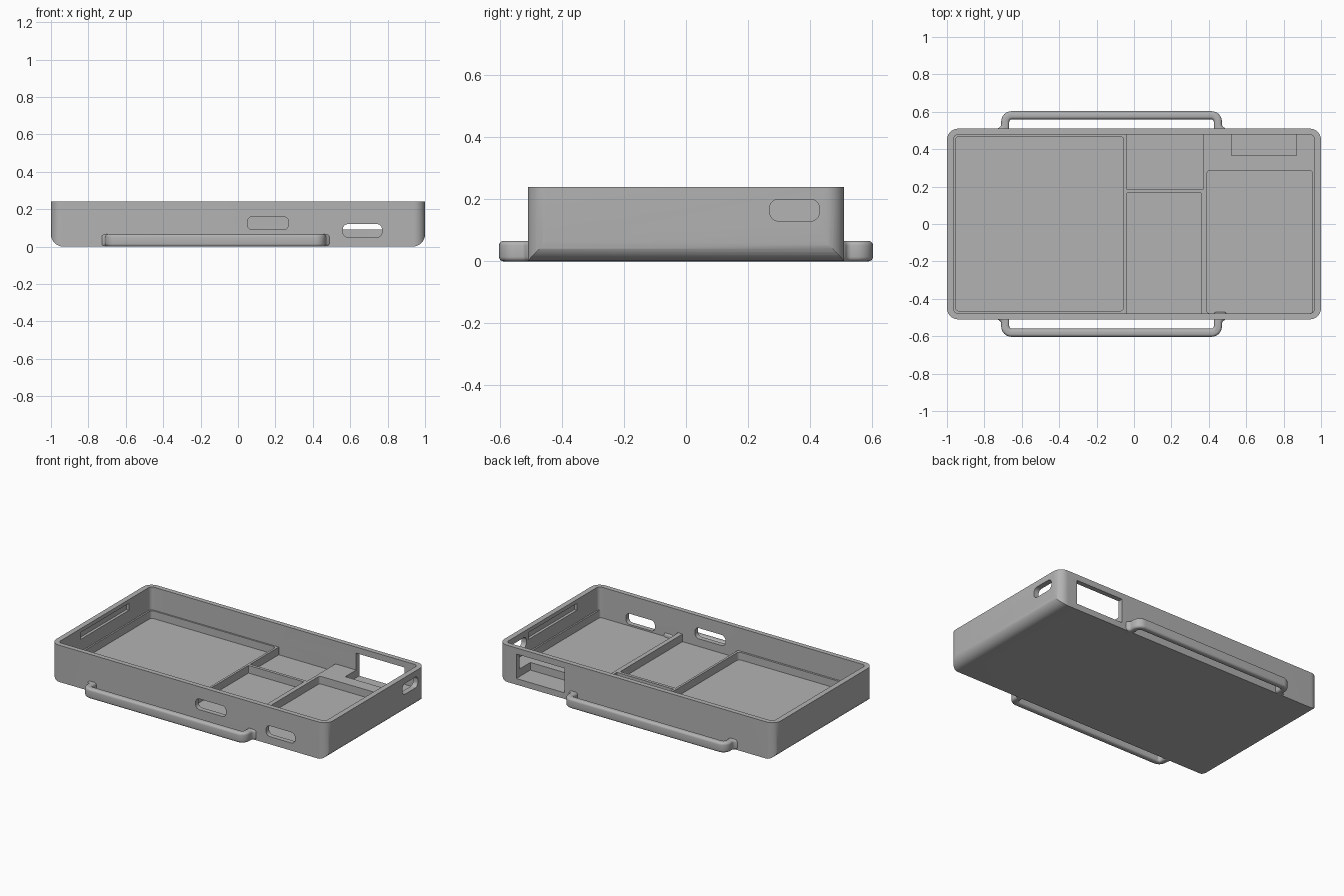
import bpy
import bmesh
import math
from mathutils import Vector

cube = bpy.data.objects.get("Cube")
if cube:
    bpy.data.objects.remove(cube, do_unlink=True)

grey = bpy.data.materials.new("plain grey")
grey.use_nodes = True
GREY = (0.45, 0.45, 0.45, 1)
grey.diffuse_color = GREY
grey.node_tree.nodes["Principled BSDF"].inputs["Base Color"].default_value = GREY

# Map profile coordinates (u, v) and depth w to x, y, z
AXES = {
    "z": lambda u, v, w: Vector((u, v, w)),
    "y": lambda u, v, w: Vector((u, w, v)),
    "x": lambda u, v, w: Vector((w, u, v)),
}


def rounded(points, steps=8):
    """Round each (u, v, radius) corner of a closed outline."""
    out = []
    for i, (u, v, r) in enumerate(points):
        p = Vector((u, v))
        if r == 0:
            out.append(p)
            continue
        a = (Vector(points[i - 1][:2]) - p).normalized()
        b = (Vector(points[(i + 1) % len(points)][:2]) - p).normalized()
        half = a.angle(b) / 2
        centre = p + (a + b).normalized() * (r / math.sin(half))
        start = p + a * (r / math.tan(half)) - centre
        end = p + b * (r / math.tan(half)) - centre
        sweep = math.pi - 2 * half
        for k in range(steps + 1):
            t = k / steps
            out.append(centre + (start * math.sin((1 - t) * sweep)
                                 + end * math.sin(t * sweep)) / math.sin(sweep))
    return out


def prism(name, outline, axis, low, high):
    """Extrude an outline along an axis from low to high."""
    bm = bmesh.new()
    place = AXES[axis]
    face = bm.faces.new([bm.verts.new(place(p.x, p.y, low)) for p in outline])
    top = bmesh.ops.extrude_face_region(bm, geom=[face])["geom"]
    moved = [g for g in top if isinstance(g, bmesh.types.BMVert)]
    bmesh.ops.translate(bm, verts=moved, vec=place(0, 0, high - low))
    bmesh.ops.recalc_face_normals(bm, faces=bm.faces)
    mesh = bpy.data.meshes.new(name)
    bm.to_mesh(mesh)
    bm.free()
    obj = bpy.data.objects.new(name, mesh)
    bpy.context.collection.objects.link(obj)
    mesh.materials.append(grey)
    return obj


def box(name, u0, u1, v0, v1, r, axis, low, high):
    outline = rounded([(u0, v0, r), (u1, v0, r), (u1, v1, r), (u0, v1, r)])
    return prism(name, outline, axis, low, high)


def apply_modifiers(obj):
    graph = bpy.context.evaluated_depsgraph_get()
    mesh = bpy.data.meshes.new_from_object(obj.evaluated_get(graph))
    obj.modifiers.clear()
    obj.data = mesh


def combine(obj, tool, operation="DIFFERENCE"):
    mod = obj.modifiers.new(operation.title(), "BOOLEAN")
    mod.operation = operation
    mod.solver = "EXACT"
    mod.object = tool
    apply_modifiers(obj)
    bpy.data.objects.remove(tool, do_unlink=True)


def smooth(obj):
    bpy.ops.object.select_all(action="DESELECT")
    obj.select_set(True)
    bpy.context.view_layer.objects.active = obj
    bpy.ops.object.shade_smooth_by_angle(angle=math.radians(30))


LENGTH, WIDTH, HEIGHT = 1.0, 0.51, 0.24
IN_X, IN_Y = 0.965, 0.478
FLOOR, LEDGE = 0.04, 0.09

# Shell: rounded plan, with the lower edges of both short ends rounded
tray = box("tray", -LENGTH, LENGTH, -WIDTH, WIDTH, 0.06, "z", 0, HEIGHT)
side = prism("side_profile", rounded([(-LENGTH, 0, 0.065), (LENGTH, 0, 0.065),
                                      (LENGTH, 0.3, 0), (-LENGTH, 0.3, 0)]),
             "y", -0.7, 0.7)
combine(tray, side, "INTERSECT")

# Main cavity down to the top of the dividers
combine(tray, box("cavity", -IN_X, IN_X, -IN_Y, IN_Y, 0.025, "z", LEDGE, 0.3))

# Compartments sunk between the dividers
for name, x0, x1, y0, y1, r in [
    ("large_compartment", -0.955, -0.055, -0.465, 0.468, 0.02),
    ("middle_front_compartment", -0.04, 0.36, -IN_Y, 0.165, 0.004),
    ("middle_back_compartment", -0.04, 0.37, 0.185, IN_Y, 0.004),
    ("end_compartment", 0.39, 0.955, -IN_Y, 0.285, 0.015),
    ("port_notch", 0.52, 0.87, 0.365, IN_Y, 0),
]:
    combine(tray, box(name, x0, x1, y0, y1, r, "z", FLOOR, 0.12))

# Openings through the walls
combine(tray, box("front_slot", 0.05, 0.27, 0.09, 0.16, 0.028, "y", -0.6, -0.45))
combine(tray, box("front_end_slot", 0.56, 0.77, 0.05, 0.12, 0.028, "y", -0.6, -0.45))
combine(tray, box("end_slot", 0.27, 0.43, 0.13, 0.2, 0.028, "x", 0.93, 1.1))
combine(tray, box("back_window", 0.52, 0.87, FLOOR, 0.2, 0, "y", 0.45, 0.6))

# Shallow clip grooves inside both short walls
for s in (-1, 1):
    low, high = sorted((s * 0.94, s * 0.983))
    combine(tray, box("clip_groove", -0.25, 0.25, 0.17, 0.215, 0, "x", low, high))
smooth(tray)

# Strap handles along both long sides
x0, x1, bar = -0.71, 0.47, 0.043
for name, s in (("front_handle", -1), ("back_handle", 1)):
    outline = rounded([
        (x0 - 0.025, s * 0.47, 0), (x0 - 0.025, s * 0.508, 0),
        (x0, s * 0.522, 0.02), (x0, s * 0.603, 0.055),
        (x1, s * 0.603, 0.055), (x1, s * 0.522, 0.02),
        (x1 + 0.025, s * 0.508, 0), (x1 + 0.025, s * 0.47, 0),
        (x1 - bar, s * 0.47, 0), (x1 - bar, s * 0.56, 0.015),
        (x0 + bar, s * 0.56, 0.015), (x0 + bar, s * 0.47, 0)])
    handle = prism(name, outline, "z", 0, 0.066)
    bevel = handle.modifiers.new("Rounding", "BEVEL")
    bevel.width = 0.018
    bevel.segments = 4
    bevel.limit_method = "ANGLE"
    bevel.angle_limit = math.radians(60)
    apply_modifiers(handle)
    smooth(handle)
